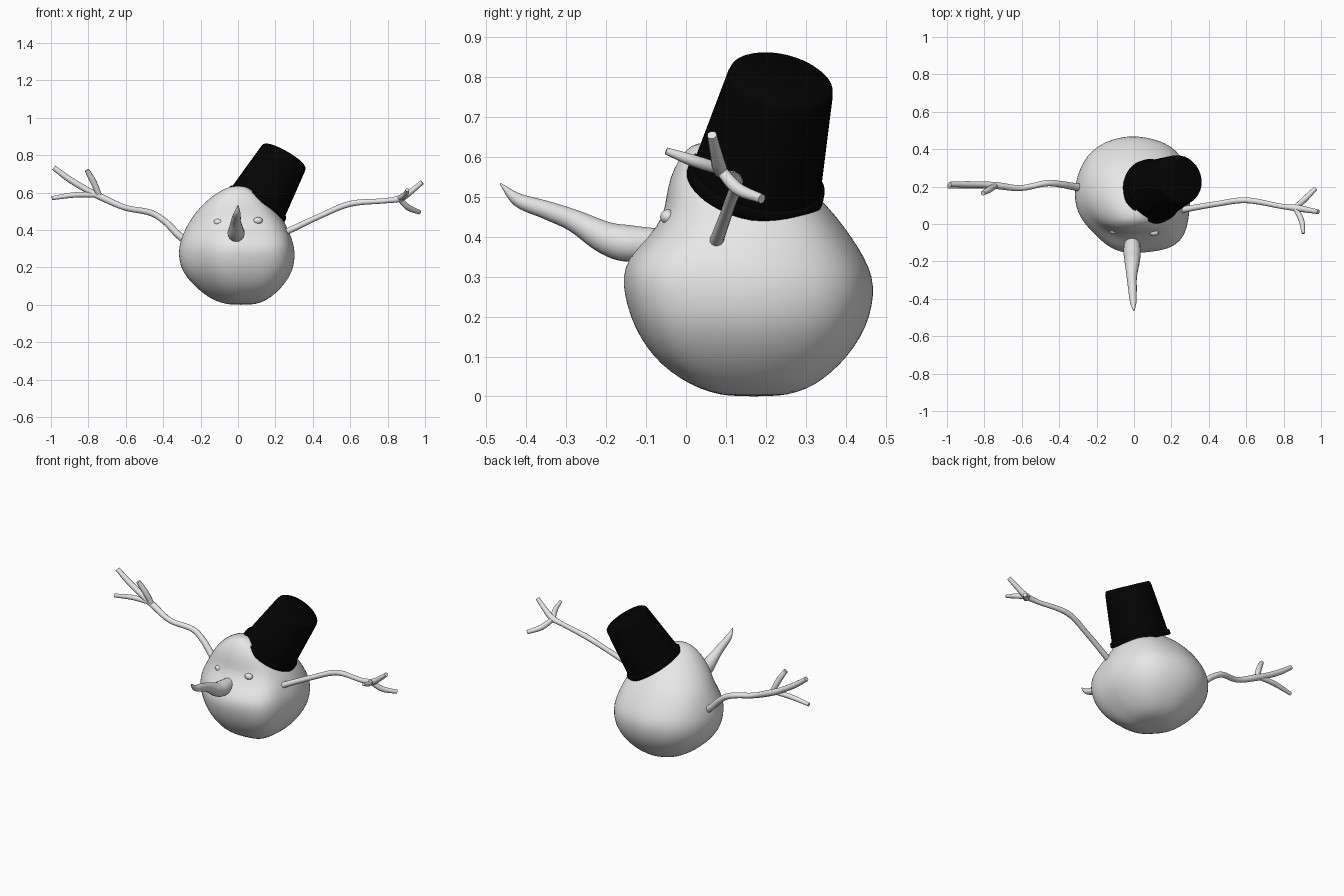
import bpy, bmesh, math
from mathutils import Vector


def material(name, value):
    m = bpy.data.materials.new(name)
    m.diffuse_color = (value, value, value, 1)
    return m


PALE = material("pale_grey", 0.8)
BLACK = material("hat_black", 0.001)


def add_mesh(name, bm, mat, angle=40):
    bmesh.ops.recalc_face_normals(bm, faces=bm.faces)
    me = bpy.data.meshes.new(name)
    bm.to_mesh(me)
    bm.free()
    me.materials.append(mat)
    ob = bpy.data.objects.new(name, me)
    bpy.context.collection.objects.link(ob)
    for o in bpy.context.selected_objects:
        o.select_set(False)
    ob.select_set(True)
    bpy.context.view_layer.objects.active = ob
    bpy.ops.object.shade_smooth_by_angle(angle=math.radians(angle))
    return ob


def loft(rings):
    """Skin a list of equal-length point rings and cap both ends."""
    bm = bmesh.new()
    vs = [[bm.verts.new(p) for p in r] for r in rings]
    n = len(vs[0])
    for a, b in zip(vs, vs[1:]):
        for i in range(n):
            j = (i + 1) % n
            bm.faces.new((a[i], a[j], b[j], b[i]))
    bm.faces.new(vs[0][::-1])
    bm.faces.new(vs[-1])
    return bm


def tube(name, points, steps=5, sides=12):
    """Smooth tapered tube through (x, y, z, radius) points."""
    p = [Vector(q) for q in points]
    p = [2 * p[0] - p[1]] + p + [2 * p[-1] - p[-2]]
    path = []
    for i in range(1, len(p) - 2):
        a, b, c, d = p[i - 1:i + 3]
        for s in range(steps):
            t = s / steps
            path.append(0.5 * (2 * b + (c - a) * t + (2 * a - 5 * b + 4 * c - d) * t * t
                               + (3 * b - a - 3 * c + d) * t ** 3))
    path.append(p[-2])
    rings = []
    up = Vector((0.1, 0.3, 1))
    for i, q in enumerate(path):
        d = (path[min(i + 1, len(path) - 1)] - path[max(i - 1, 0)]).to_3d().normalized()
        u = d.cross(up).normalized()
        v = u.cross(d)
        rings.append([q.to_3d() + q.w * (u * math.cos(w) + v * math.sin(w))
                      for w in (2 * math.pi * k / sides for k in range(sides))])
    return add_mesh(name, loft(rings), PALE, 50)


# Body: one lump of snow, rows are z, left, right, front, back
ROWS = [
    (0.00, -0.04, 0.07, 0.11, 0.23), (0.01, -0.09, 0.12, 0.06, 0.28),
    (0.03, -0.14, 0.16, 0.01, 0.325), (0.06, -0.185, 0.20, -0.038, 0.365),
    (0.10, -0.232, 0.24, -0.083, 0.405), (0.15, -0.278, 0.276, -0.117, 0.44),
    (0.20, -0.306, 0.297, -0.14, 0.461), (0.25, -0.317, 0.304, -0.154, 0.471),
    (0.30, -0.317, 0.303, -0.16, 0.469), (0.35, -0.306, 0.29, -0.145, 0.447),
    (0.40, -0.285, 0.27, -0.093, 0.415), (0.45, -0.258, 0.245, -0.057, 0.378),
    (0.50, -0.222, 0.21, -0.05, 0.333), (0.55, -0.175, 0.165, -0.04, 0.272),
    (0.59, -0.125, 0.115, -0.02, 0.20), (0.62, -0.075, 0.07, 0.0, 0.13),
    (0.636, -0.025, 0.025, 0.03, 0.07)]
rings = []
for z, xl, xr, yf, yb in ROWS:
    cx, cy, rx, ry = (xl + xr) / 2, (yf + yb) / 2, (xr - xl) / 2, (yb - yf) / 2
    head = min(max((z - 0.36) / 0.12, 0), 1)
    ring = []
    for k in range(40):
        a = 2 * math.pi * k / 40
        c, s = math.cos(a), math.sin(a)
        # Each quarter has its own fullness: front right bulges, front left is pared away
        if s > 0:
            full = 2.4 if c > 0 else 2.15
        else:
            full = 3.2 - 0.7 * head if c > 0 else 1.7 + 0.6 * head
        n = 2 + (full - 2) * math.sin(2 * a) ** 2
        r = (abs(c) ** n + abs(s) ** n) ** (-1 / n)
        ring.append((cx + rx * r * c, cy + ry * r * s, z))
    rings.append(ring)
body = add_mesh("body", loft(rings), PALE, 180)
smooth = body.modifiers.new("smooth", "SUBSURF")
smooth.levels = smooth.render_levels = 1

# Hat: tilted bucket with a small lip, profile is (height along axis, radius)
base, top = Vector((0.10, 0.175, 0.535)), Vector((0.25, 0.24, 0.797))
axis = top - base
turn = Vector((0, 0, 1)).rotation_difference(axis)
L = axis.length
PROFILE = [(-0.012, 0.164), (-0.014, 0.171), (-0.01, 0.175), (0.012, 0.174), (0.017, 0.170), (0.019, 0.163),
           (L - 0.02, 0.135), (L - 0.006, 0.131), (L, 0.123)]
rings = [[base + turn @ Vector((r * math.cos(2 * math.pi * k / 48), r * math.sin(2 * math.pi * k / 48), h))
          for k in range(48)] for h, r in PROFILE]
add_mesh("hat", loft(rings), BLACK, 50)

# Nose: curling carrot
tube("nose", [(-0.01, -0.06, 0.385, 0.035), (-0.01, -0.14, 0.383, 0.046), (-0.01, -0.2, 0.397, 0.041),
              (-0.012, -0.28, 0.44, 0.028), (-0.008, -0.35, 0.467, 0.023), (-0.004, -0.42, 0.492, 0.017),
              (0, -0.465, 0.533, 0.002)], sides=16)

# Eyes: small pebbles pressed into the face
for side, x, y, z in (("left", -0.105, -0.036, 0.442), ("right", 0.107, -0.046, 0.45)):
    bm = bmesh.new()
    bmesh.ops.create_icosphere(bm, subdivisions=2, radius=1)
    bmesh.ops.scale(bm, vec=(0.026, 0.019, 0.019), verts=bm.verts)
    bmesh.ops.translate(bm, vec=(x, y, z), verts=bm.verts)
    add_mesh(side + "_eye", bm, PALE)

# Twig arms, each a branch with three fingers
tube("left_arm", [(-0.25, 0.19, 0.32, 0.021), (-0.32, 0.2, 0.375, 0.02), (-0.39, 0.212, 0.445, 0.018),
                  (-0.47, 0.218, 0.493, 0.017), (-0.605, 0.192, 0.52, 0.016), (-0.73, 0.205, 0.575, 0.019),
                  (-0.80, 0.21, 0.61, 0.017), (-0.90, 0.212, 0.67, 0.017), (-0.985, 0.212, 0.733, 0.014)])
tube("left_lower_finger", [(-0.75, 0.205, 0.588, 0.014), (-0.87, 0.205, 0.588, 0.015), (-0.995, 0.2, 0.57, 0.011)])
tube("left_upper_finger", [(-0.74, 0.205, 0.58, 0.015), (-0.772, 0.185, 0.655, 0.017), (-0.808, 0.165, 0.72, 0.013)])
tube("right_arm", [(0.22, 0.07, 0.37, 0.018), (0.28, 0.08, 0.4, 0.017), (0.44, 0.107, 0.475, 0.015),
                   (0.60, 0.127, 0.54, 0.016), (0.785, 0.095, 0.556, 0.014), (0.87, 0.085, 0.57, 0.018),
                   (0.93, 0.075, 0.61, 0.015), (0.985, 0.065, 0.655, 0.012)])
tube("right_front_finger", [(0.86, 0.09, 0.568, 0.014), (0.895, 0.02, 0.59, 0.015), (0.905, -0.05, 0.615, 0.009)])
tube("right_back_finger", [(0.86, 0.085, 0.57, 0.014), (0.91, 0.13, 0.52, 0.016), (0.97, 0.19, 0.495, 0.012)])
